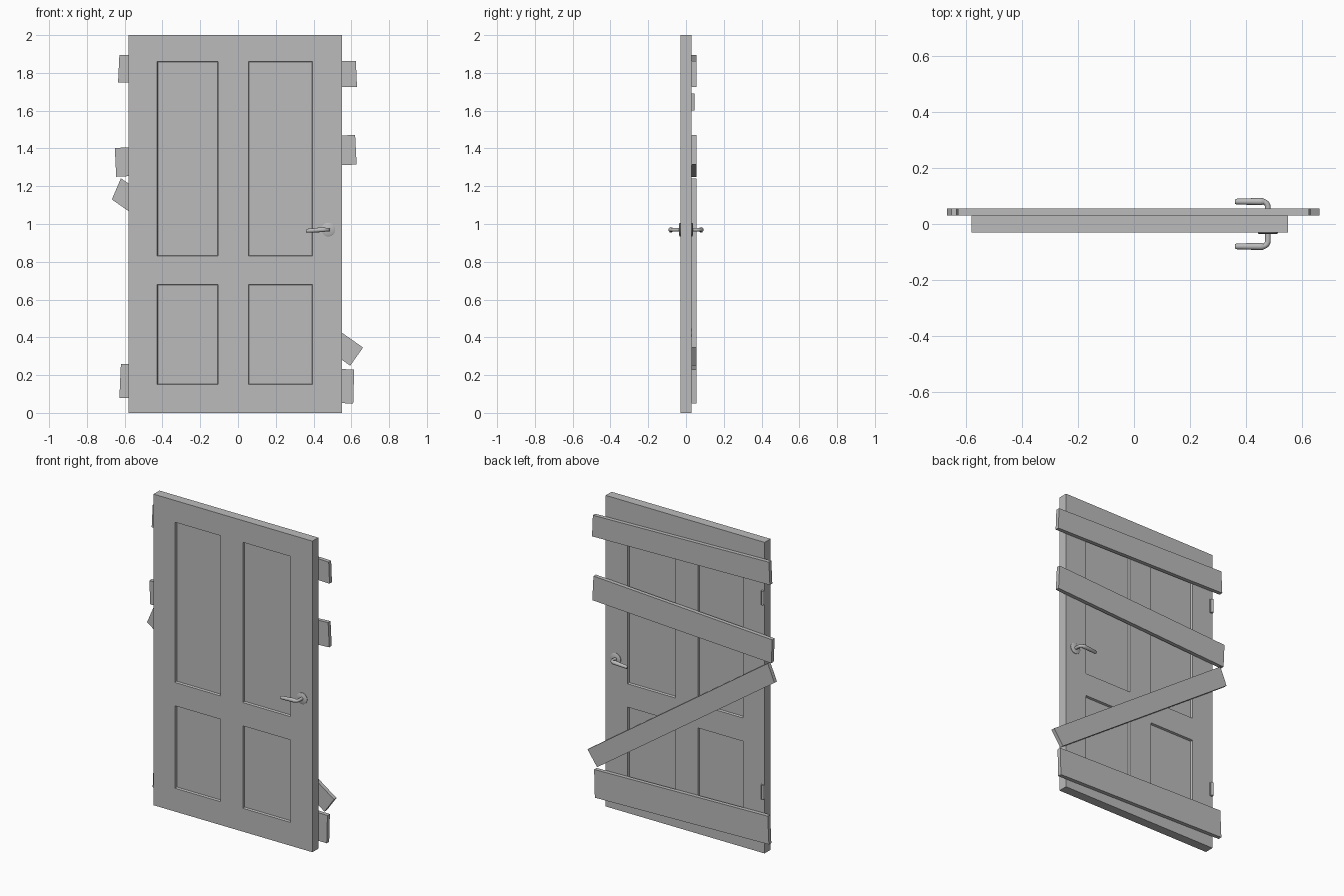
import bpy, bmesh, math
from mathutils import Vector

cube = bpy.data.objects.get("Cube")
if cube:
    bpy.data.objects.remove(cube, do_unlink=True)

grey = bpy.data.materials.new("plain_grey")
grey.use_nodes = True
grey.diffuse_color = (0.5, 0.5, 0.5, 1)
grey.node_tree.nodes["Principled BSDF"].inputs["Base Color"].default_value = (0.5, 0.5, 0.5, 1)


def finish(name, bm, smooth=False):
    bmesh.ops.recalc_face_normals(bm, faces=bm.faces)
    mesh = bpy.data.meshes.new(name)
    bm.to_mesh(mesh)
    bm.free()
    mesh.materials.append(grey)
    obj = bpy.data.objects.new(name, mesh)
    bpy.context.collection.objects.link(obj)
    if smooth:
        bpy.ops.object.select_all(action="DESELECT")
        obj.select_set(True)
        bpy.context.view_layer.objects.active = obj
        bpy.ops.object.shade_smooth_by_angle(angle=math.radians(40))
    return obj


def box(name, low, high):
    bm = bmesh.new()
    bmesh.ops.create_cube(bm, size=1)
    for v in bm.verts:
        v.co = [(a + b) / 2 + c * (b - a) for a, b, c in zip(low, high, v.co)]
    return finish(name, bm)


def tube(bm, path, radii, sides=16):
    """Sweep a circle along a path lying in a plane of constant-ish z."""
    pts = [Vector(p) for p in path]
    rings = []
    for i, p in enumerate(pts):
        along = (pts[min(i + 1, len(pts) - 1)] - pts[max(i - 1, 0)]).normalized()
        side = along.cross(Vector((0, 0, 1))).normalized()
        up = side.cross(along)
        turns = [2 * math.pi * k / sides for k in range(sides)]
        rings.append([bm.verts.new(p + radii[i] * (math.cos(t) * side + math.sin(t) * up))
                      for t in turns])
    for a, b in zip(rings, rings[1:]):
        for k in range(sides):
            n = (k + 1) % sides
            bm.faces.new((a[k], a[n], b[n], b[k]))
    bm.faces.new(rings[0])
    bm.faces.new(rings[-1])


# Door slab: grid faces on both sides, with the four panels inset and sunk
XS = (-0.58, -0.428, -0.105, 0.055, 0.395, 0.55)
ZS = (0, 0.15, 0.68, 0.83, 1.86, 2)
HALF = 0.03
bm = bmesh.new()
panels = []
grids = {}
for s in (-1, 1):
    grid = [[bm.verts.new((x, s * HALF, z)) for z in ZS] for x in XS]
    grids[s] = grid
    for i in range(5):
        for j in range(5):
            face = bm.faces.new((grid[i][j], grid[i + 1][j], grid[i + 1][j + 1], grid[i][j + 1]))
            if i in (1, 3) and j in (1, 3):
                panels.append(face)
# rim joining both sides
loop = ([(i, 0) for i in range(5)] + [(5, j) for j in range(5)]
        + [(i, 5) for i in range(5, 0, -1)] + [(0, j) for j in range(5, 0, -1)])
for (i, j), (k, l) in zip(loop, loop[1:] + loop[:1]):
    bm.faces.new((grids[-1][i][j], grids[-1][k][l], grids[1][k][l], grids[1][i][j]))
bmesh.ops.recalc_face_normals(bm, faces=bm.faces)
bmesh.ops.inset_individual(bm, faces=panels, thickness=0.005, depth=-0.014)
finish("door_slab", bm)

# Boards nailed across the back: corners as (x, z)
BOARDS = {
    "top_board": [(-0.635, 1.75), (0.63, 1.725), (0.624, 1.862), (-0.628, 1.895)],
    "middle_board": [(-0.645, 1.25), (0.628, 1.315), (0.62, 1.472), (-0.652, 1.402)],
    "diagonal_board": [(-0.668, 1.13), (0.594, 0.25), (0.662, 0.346), (-0.62, 1.242)],
    "bottom_board": [(-0.628, 0.08), (0.61, 0.05), (0.615, 0.23), (-0.62, 0.26)],
}
for name, corners in BOARDS.items():
    bm = bmesh.new()
    face = bm.faces.new([bm.verts.new((x, HALF, z)) for x, z in corners])
    new = bmesh.ops.extrude_face_region(bm, geom=[face])["geom"]
    verts = [g for g in new if isinstance(g, bmesh.types.BMVert)]
    bmesh.ops.translate(bm, verts=verts, vec=(0, 0.025, 0))
    finish(name, bm)

# Lever handle with round rose on each side
for s, label in ((-1, "front"), (1, "back")):
    bm = bmesh.new()
    tube(bm, [(0.478, s * y, 0.97) for y in (0.028, 0.033, 0.036)], (0.036, 0.036, 0.031), 32)
    finish(label + "_handle_rose", bm, True)
    bm = bmesh.new()
    path = [(0.478, s * 0.03, 0.97), (0.478, s * 0.06, 0.97)]
    for k in range(1, 7):
        t = k * math.pi / 12
        path.append((0.458 + 0.02 * math.cos(t), s * (0.06 + 0.02 * math.sin(t)), 0.97))
    path += [(0.45, s * 0.08, 0.97), (0.364, s * 0.08, 0.964), (0.36, s * 0.08, 0.964)]
    tube(bm, path, [0.01] * 7 + [0.013, 0.013, 0.01, 0.007])
    finish(label + "_handle_lever", bm, True)

# Hinges: leaf plate and knuckle on the back near the hung edge
for label, z in (("upper", 1.6), ("lower", 0.35)):
    box(label + "_hinge_leaf", (-0.58, HALF, z), (-0.558, HALF + 0.005, z + 0.09))
    bm = bmesh.new()
    bmesh.ops.create_cone(bm, cap_ends=True, segments=16, radius1=0.008, radius2=0.008, depth=0.09)
    bmesh.ops.translate(bm, verts=bm.verts, vec=(-0.571, HALF + 0.008, z + 0.045))
    finish(label + "_hinge_knuckle", bm, True)
